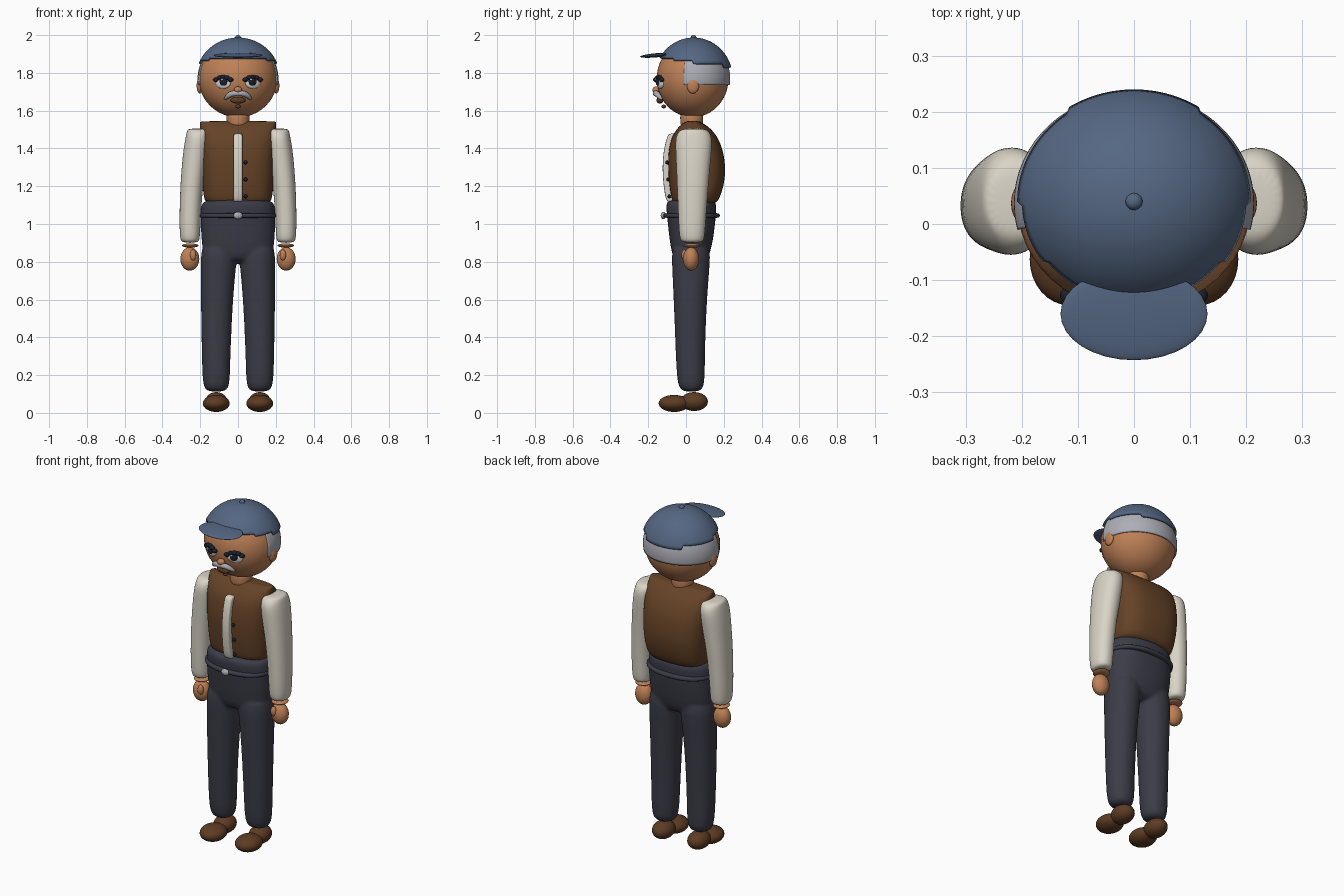
import bpy, bmesh, math
from mathutils import Vector

cube = bpy.data.objects.get("Cube")
if cube:
    bpy.data.objects.remove(cube, do_unlink=True)


def material(name, r, g, b):
    m = bpy.data.materials.new(name)
    m.diffuse_color = (r, g, b, 1)
    m.use_nodes = True
    node = m.node_tree.nodes["Principled BSDF"]
    node.inputs["Base Color"].default_value = (r, g, b, 1)
    node.inputs["Roughness"].default_value = 0.8
    return m


SKIN = material("skin", 0.52, 0.22, 0.095)
CAP = material("cap blue", 0.09, 0.135, 0.225)
HAIR = material("grey hair", 0.42, 0.42, 0.47)
VEST = material("vest brown", 0.13, 0.055, 0.02)
SHIRT = material("shirt cream", 0.70, 0.66, 0.57)
CLOTH = material("trouser navy", 0.045, 0.045, 0.065)
SHOE = material("shoe brown", 0.11, 0.045, 0.017)
DARK = material("eye dark", 0.012, 0.014, 0.025)
WHITE = material("eye white", 0.75, 0.75, 0.75)


def make(name, bm, mat, subsurf=0):
    bmesh.ops.recalc_face_normals(bm, faces=bm.faces[:])
    mesh = bpy.data.meshes.new(name)
    bm.to_mesh(mesh)
    bm.free()
    mesh.materials.append(mat)
    mesh.shade_smooth()
    ob = bpy.data.objects.new(name, mesh)
    bpy.context.collection.objects.link(ob)
    if subsurf:
        mod = ob.modifiers.new("smooth", 'SUBSURF')
        mod.levels = mod.render_levels = subsurf
    return ob


def ball(name, mat, pos, size, rot=(0, 0, 0), seg=32):
    bm = bmesh.new()
    bmesh.ops.create_uvsphere(bm, u_segments=seg, v_segments=seg // 2, radius=1)
    ob = make(name, bm, mat)
    ob.location, ob.scale, ob.rotation_euler = pos, size, rot
    return ob


def loft(bm, rows, power=2.0, seg=24):
    """Stack of superellipse rings given as (z, x centre, x radius, y front, y back)."""
    def bend(v):
        return math.copysign(abs(v) ** (2 / power), v)
    rings = []
    for z, xc, rx, yf, yb in rows:
        ring = []
        for i in range(seg):
            a = math.tau * i / seg
            ring.append(bm.verts.new((xc + rx * bend(math.cos(a)),
                                      (yf + yb) / 2 + (yb - yf) / 2 * bend(math.sin(a)), z)))
        rings.append(ring)
    for low, high in zip(rings, rings[1:]):
        for i in range(seg):
            j = (i + 1) % seg
            bm.faces.new((low[i], low[j], high[j], high[i]))
    bm.faces.new(rings[0][::-1])
    bm.faces.new(rings[-1])


def lofted(name, mat, rows, power=2.0):
    bm = bmesh.new()
    loft(bm, rows, power)
    return make(name, bm, mat, 2)


def shell(name, mat, centre, size, start, end, top, bottom, thick):
    """Patch of an ellipsoid; azimuth runs from the front, top/bottom give heights."""
    bm = bmesh.new()
    cols, steps, n = [], 16, 144
    for i in range(n + 1):
        deg = start + (end - start) * i / n
        a = math.radians(deg)
        p0, p1 = [math.acos(min(1, (h(abs(deg)) - centre[2]) / size[2])) for h in (top, bottom)]
        col = []
        for k in range(steps + 1):
            p = p0 + (p1 - p0) * k / steps
            d = (math.sin(p) * math.sin(a), -math.sin(p) * math.cos(a), math.cos(p))
            col.append(bm.verts.new([c + s * v for c, s, v in zip(centre, size, d)]))
        cols.append(col)
    for a, b in zip(cols, cols[1:]):
        for k in range(steps):
            bm.faces.new((a[k], a[k + 1], b[k + 1], b[k]))
    bmesh.ops.remove_doubles(bm, verts=bm.verts[:], dist=0.0002)
    ob = make(name, bm, mat)
    mod = ob.modifiers.new("thickness", 'SOLIDIFY')
    mod.thickness, mod.offset = thick, -1
    bpy.ops.object.select_all(action='DESELECT')
    ob.select_set(True)
    bpy.context.view_layer.objects.active = ob
    bpy.ops.object.shade_smooth_by_angle(angle=math.radians(40))


# Head, hair and cap
ball("head", SKIN, (0, 0.035, 1.77), (0.208, 0.19, 0.205), seg=48)
lofted("neck", SKIN, [(1.5, 0, 0.06, -0.03, 0.09), (1.55, 0, 0.06, -0.03, 0.09),
                      (1.6, 0, 0.065, -0.035, 0.095)])


def cap_edge(deg):
    if deg < 53:
        return 1.88
    return 1.868 if deg < 88 else 1.85 if deg < 147 else 1.83


shell("hair", HAIR, (0, 0.037, 1.77), (0.214, 0.197, 0.207), 76, 284,
      lambda d: 1.9, lambda d: 1.735, 0.012)
shell("cap_crown", CAP, (0, 0.04, 1.77), (0.224, 0.208, 0.217), -180, 180,
      lambda d: 1.99, cap_edge, 0.012)
ball("cap_button", CAP, (0, 0.04, 1.987), (0.015, 0.015, 0.013))
ball("cap_brim", CAP, (0, -0.16, 1.893), (0.131, 0.083, 0.011), (math.radians(5), 0, 0))

# Face
ball("nose", SKIN, (0, -0.158, 1.71), (0.022, 0.02, 0.018))
ball("mouth", SHOE, (0, -0.138, 1.655), (0.04, 0.018, 0.018))
ball("lower_lip", SHOE, (0, -0.118, 1.622), (0.014, 0.012, 0.01))
curve = bpy.data.curves.new("moustache", 'CURVE')
curve.dimensions = '3D'
curve.bevel_depth, curve.bevel_resolution = 0.016, 4
line = curve.splines.new('NURBS')
line.points.add(6)
for p, (x, y, z, r) in zip(line.points, [
        (-0.07, -0.128, 1.66, 0.3), (-0.06, -0.14, 1.672, 0.8), (-0.035, -0.158, 1.694, 1),
        (0, -0.163, 1.69, 0.9), (0.035, -0.158, 1.694, 1), (0.06, -0.14, 1.672, 0.8),
        (0.07, -0.128, 1.66, 0.3)]):
    p.co, p.radius = (x, y, z, 1), r
line.use_endpoint_u = True
curve.use_fill_caps = True
curve.materials.append(HAIR)
stache = bpy.data.objects.new("moustache", curve)
bpy.context.collection.objects.link(stache)

# Vest, shirt front and buttons
lofted("vest", VEST, [
    (1.1, 0, 0.165, -0.06, 0.15), (1.13, 0, 0.183, -0.08, 0.18), (1.25, 0, 0.193, -0.095, 0.214),
    (1.38, 0, 0.2, -0.098, 0.203), (1.47, 0, 0.203, -0.075, 0.165),
    (1.52, 0, 0.203, -0.035, 0.115), (1.54, 0, 0.203, -0.005, 0.075),
    (1.545, 0, 0.2, 0.0, 0.07)], 2.8)
lofted("shirt_front", SHIRT, [
    (1.115, 0, 0.024, -0.095, -0.05), (1.13, 0, 0.024, -0.107, -0.05),
    (1.2, 0, 0.024, -0.119, -0.06), (1.3, 0, 0.024, -0.126, -0.06),
    (1.4, 0, 0.024, -0.118, -0.06), (1.465, 0, 0.024, -0.098, -0.04),
    (1.48, 0, 0.024, -0.09, -0.03)], 5)
for i in range(3):
    ball("vest_button", DARK, (0.04, -0.1 + 0.006 * i, 1.326 - 0.09 * i), (0.01, 0.009, 0.01), seg=16)

# Trousers: hips and two legs fused into one smooth skin
bm = bmesh.new()
loft(bm, [(0.79, 0, 0.14, -0.05, 0.1), (0.84, 0, 0.19, -0.078, 0.13),
          (0.95, 0, 0.198, -0.092, 0.15), (1.05, 0, 0.2, -0.102, 0.16),
          (1.1, 0, 0.197, -0.108, 0.163), (1.135, 0, 0.185, -0.1, 0.155)], 2.3)
for s in (-1, 1):
    loft(bm, [(0.11, s * 0.115, 0.05, -0.02, 0.075), (0.14, s * 0.115, 0.072, -0.045, 0.1),
              (0.25, s * 0.116, 0.075, -0.053, 0.1), (0.5, s * 0.114, 0.082, -0.062, 0.106),
              (0.7, s * 0.108, 0.09, -0.071, 0.119), (0.84, s * 0.1, 0.098, -0.078, 0.132),
              (0.9, s * 0.1, 0.09, -0.07, 0.12)], 2.1)
trousers = make("trousers", bm, CLOTH, 1)
fuse = trousers.modifiers.new("fuse", 'REMESH')
fuse.mode, fuse.voxel_size, fuse.use_smooth_shade = 'VOXEL', 0.009, True
relax = trousers.modifiers.new("relax", 'SMOOTH')
relax.factor, relax.iterations = 0.5, 8
lofted("belt", CLOTH, [(1.031, 0, 0.195, -0.11, 0.17), (1.036, 0, 0.205, -0.123, 0.181),
                       (1.054, 0, 0.205, -0.123, 0.181), (1.059, 0, 0.195, -0.11, 0.17)], 2.3)
ball("belt_buckle", HAIR, (0, -0.12, 1.045), (0.024, 0.014, 0.019))

# Paired parts
for s, side in ((1, "left_"), (-1, "right_")):
    ball(side + "ear", SKIN, (s * 0.203, 0.037, 1.732), (0.016, 0.032, 0.041))
    tilt = (0, 0, s * math.radians(22))
    ball(side + "eyeball", WHITE, (s * 0.078, -0.136, 1.75), (0.043, 0.015, 0.034), tilt)
    ball(side + "iris", DARK, (s * 0.077, -0.149, 1.755), (0.022, 0.01, 0.023), tilt)
    ball(side + "eye_glint", WHITE, (s * 0.077 - 0.008, -0.16, 1.765), (0.006, 0.004, 0.006), tilt, 16)
    for i in range(5):
        u = (i - 2) / 2
        ball(side + "eyelash", DARK, (s * (0.078 + 0.038 * u), -0.144 + 0.016 * u, 1.778 - 0.014 * u * u),
             (0.016, 0.014, 0.012), tilt, 16)
    lofted(side + "sleeve", SHIRT, [
        (0.9, s * 0.254, 0.042, -0.02, 0.085), (0.92, s * 0.254, 0.053, -0.034, 0.098),
        (1.0, s * 0.255, 0.056, -0.04, 0.104), (1.2, s * 0.247, 0.06, -0.047, 0.118),
        (1.38, s * 0.224, 0.068, -0.055, 0.135), (1.46, s * 0.215, 0.063, -0.058, 0.14),
        (1.495, s * 0.21, 0.06, -0.035, 0.12), (1.506, s * 0.21, 0.05, -0.01, 0.09)], 2.2)
    ball(side + "wrist_band", SKIN, (s * 0.253, 0.03, 0.886), (0.044, 0.048, 0.011))
    ball(side + "hand", SKIN, (s * 0.255, 0.027, 0.815), (0.05, 0.042, 0.062))
    ball(side + "thumb", SKIN, (s * 0.238, -0.008, 0.835), (0.017, 0.016, 0.029))
    ball(side + "shoe_toe", SHOE, (s * 0.115, -0.063, 0.05), (0.071, 0.082, 0.045))
    ball(side + "shoe_heel", SHOE, (s * 0.115, 0.043, 0.06), (0.058, 0.073, 0.05))
